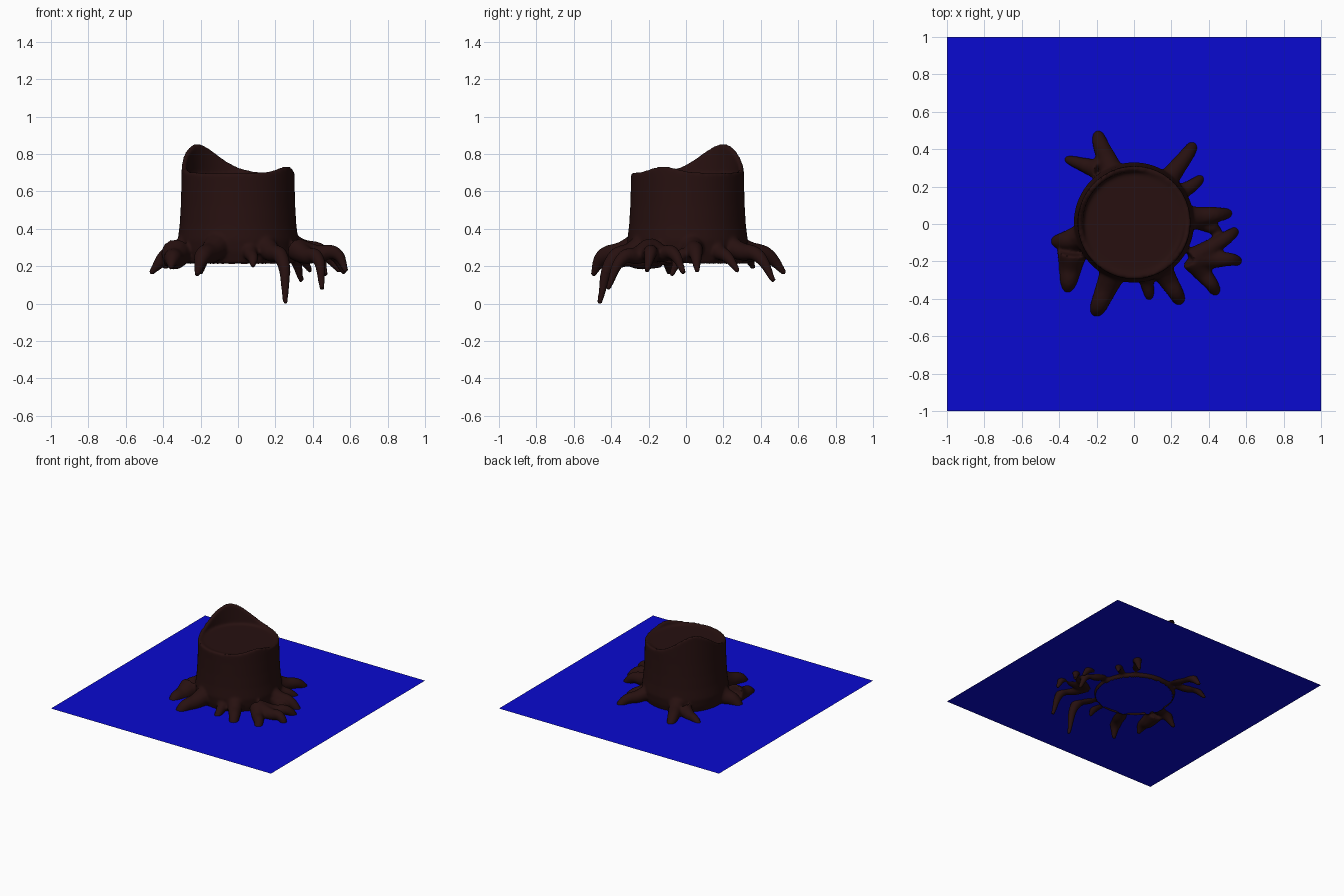
import bpy
import bmesh
import math
from mathutils import Vector

if "Cube" in bpy.data.objects:
    bpy.data.objects.remove(bpy.data.objects["Cube"], do_unlink=True)


def make_material(name, rgb):
    mat = bpy.data.materials.new(name)
    mat.use_nodes = True
    colour = (*rgb, 1)
    mat.diffuse_color = colour
    mat.node_tree.nodes["Principled BSDF"].inputs["Base Color"].default_value = colour
    return mat


def link(name, data):
    obj = bpy.data.objects.new(name, data)
    bpy.context.collection.objects.link(obj)
    return obj


def evaluated_mesh(obj):
    graph = bpy.context.evaluated_depsgraph_get()
    graph.update()
    return bpy.data.meshes.new_from_object(obj.evaluated_get(graph))


bark = make_material("dark bark brown", (0.02, 0.0053, 0.005))
blue = make_material("deep blue", (0.003, 0.003, 0.63))
GROUND = 0.24

# Flat ground sheet
bm = bmesh.new()
bmesh.ops.create_grid(bm, x_segments=1, y_segments=1, size=1)
bmesh.ops.translate(bm, verts=bm.verts, vec=(0, 0, GROUND))
sheet = bpy.data.meshes.new("ground_sheet")
bm.to_mesh(sheet)
bm.free()
sheet.materials.append(blue)
link("ground_sheet", sheet)


# Broken rim: one tall splinter and one low bump
def bump(angle, centre, width):
    d = (angle - centre + 180) % 360 - 180
    return math.exp(-0.5 * (d / width) ** 2)


def rim_height(angle):
    return 0.70 + 0.155 * bump(angle, 139, 27) + 0.035 * bump(angle, -27, 16)


# Trunk as a lathed profile whose upper rows follow the rim
stump = bmesh.new()
SIDES = 96
side_profile = [(0.295, 0.212), (0.315, 0.28), (0.322, 0.34), (0.312, 0.42),
                (0.306, 0.52), (0.303, 0.62), (0.302, 0.69)]
rows = []
for r, z in side_profile:
    rows.append([(r, z)] * SIDES)
heights = [rim_height(360 * i / SIDES) for i in range(SIDES)]
rows.append([(0.30, h) for h in heights])
rows.append([(0.275, h - 0.004) for h in heights])
rows.append([(0.268, 0.69)] * SIDES)
rings = []
for row in rows:
    ring = []
    for i, (r, z) in enumerate(row):
        a = math.tau * i / SIDES
        ring.append(stump.verts.new((r * math.cos(a), r * math.sin(a) + 0.008, z)))
    rings.append(ring)
for low, high in zip(rings, rings[1:]):
    for i in range(SIDES):
        j = (i + 1) % SIDES
        stump.faces.new((low[i], low[j], high[j], high[i]))
stump.faces.new(rings[0][::-1])
stump.faces.new(rings[-1])


# Roots: tapered curves that leave the trunk, bend at a knee and dive down
def add_root(knee, tip, width, origin=None):
    knee, tip = Vector(knee), Vector(tip)
    if origin is None:
        out = Vector((knee.x, knee.y, 0)).normalized()
        start = out * 0.235
        start.z = 0.33
    else:
        start = Vector(origin)
    middle = start.lerp(knee, 0.55)
    middle.z -= 0.012
    curve = bpy.data.curves.new("root_path", "CURVE")
    curve.dimensions = "3D"
    curve.bevel_depth = 1
    curve.bevel_resolution = 4
    curve.resolution_u = 8
    curve.use_fill_caps = True
    spline = curve.splines.new("BEZIER")
    spline.bezier_points.add(3)
    path = [(start, width * 1.75), (middle, width * 1.3), (knee, width), (tip, 0.014)]
    for point, (position, radius) in zip(spline.bezier_points, path):
        point.co = position
        point.radius = radius
        point.handle_left_type = point.handle_right_type = "AUTO"
    helper = link("root_path", curve)
    mesh = evaluated_mesh(helper)
    stump.from_mesh(mesh)
    bpy.data.objects.remove(helper, do_unlink=True)
    bpy.data.meshes.remove(mesh)


# Back roots
add_root((-0.18, 0.43, 0.26), (-0.20, 0.53, 0.16), 0.043)
add_root((-0.31, 0.33, 0.25), (-0.40, 0.36, 0.19), 0.032, (-0.19, 0.29, 0.28))
add_root((0.29, 0.38, 0.26), (0.34, 0.47, 0.12), 0.038)
add_root((0.33, 0.22, 0.25), (0.39, 0.28, 0.17), 0.032)
# Left side roots, one of them forked
add_root((0.44, 0.05, 0.28), (0.55, 0.06, 0.17), 0.042)
add_root((0.42, -0.02, 0.26), (0.47, -0.08, 0.15), 0.034, (0.33, 0.03, 0.28))
fork = (0.31, -0.19, 0.29)
add_root((0.50, -0.07, 0.27), (0.57, -0.01, 0.16), 0.036, fork)
add_root((0.52, -0.19, 0.27), (0.58, -0.21, 0.17), 0.036, fork)
add_root((0.42, -0.33, 0.25), (0.45, -0.42, 0.08), 0.036, fork)
# Front roots
add_root((0.23, -0.38, 0.25), (0.255, -0.465, 0.005), 0.040)
add_root((0.08, -0.37, 0.24), (0.08, -0.42, 0.20), 0.030)
add_root((-0.19, -0.44, 0.25), (-0.22, -0.50, 0.15), 0.046)
# Right side roots
add_root((-0.35, -0.31, 0.24), (-0.36, -0.38, 0.19), 0.047, (-0.33, -0.15, 0.27))
add_root((-0.37, -0.09, 0.26), (-0.47, -0.09, 0.16), 0.050)

# Fuse trunk and roots into one soft surface
raw = bpy.data.meshes.new("stump_raw")
stump.to_mesh(raw)
stump.free()
helper = link("stump_helper", raw)
remesh = helper.modifiers.new("Fuse", "REMESH")
remesh.mode = "VOXEL"
remesh.voxel_size = 0.01
soften = helper.modifiers.new("Soften", "SMOOTH")
soften.factor = 0.5
soften.iterations = 6
fused = evaluated_mesh(helper)
bpy.data.objects.remove(helper, do_unlink=True)

# Open the underside of the trunk
bm = bmesh.new()
bm.from_mesh(fused)
bm.normal_update()
under = []
for face in bm.faces:
    c = face.calc_center_median()
    if face.normal.z < -0.8 and c.z < 0.226 and math.hypot(c.x, c.y) < 0.29:
        under.append(face)
bmesh.ops.delete(bm, geom=under, context="FACES")
lowest = min(v.co.z for v in bm.verts)
for v in bm.verts:
    if v.co.z < GROUND - 0.06:
        v.co.z -= lowest * (GROUND - 0.06 - v.co.z) / (GROUND - 0.06 - lowest)
bm.to_mesh(fused)
bm.free()

fused.name = "tree_stump"
fused.materials.clear()
fused.materials.append(bark)
tree = link("tree_stump", fused)
bpy.ops.object.select_all(action="DESELECT")
tree.select_set(True)
bpy.context.view_layer.objects.active = tree
bpy.ops.object.shade_smooth_by_angle(angle=math.radians(50))
